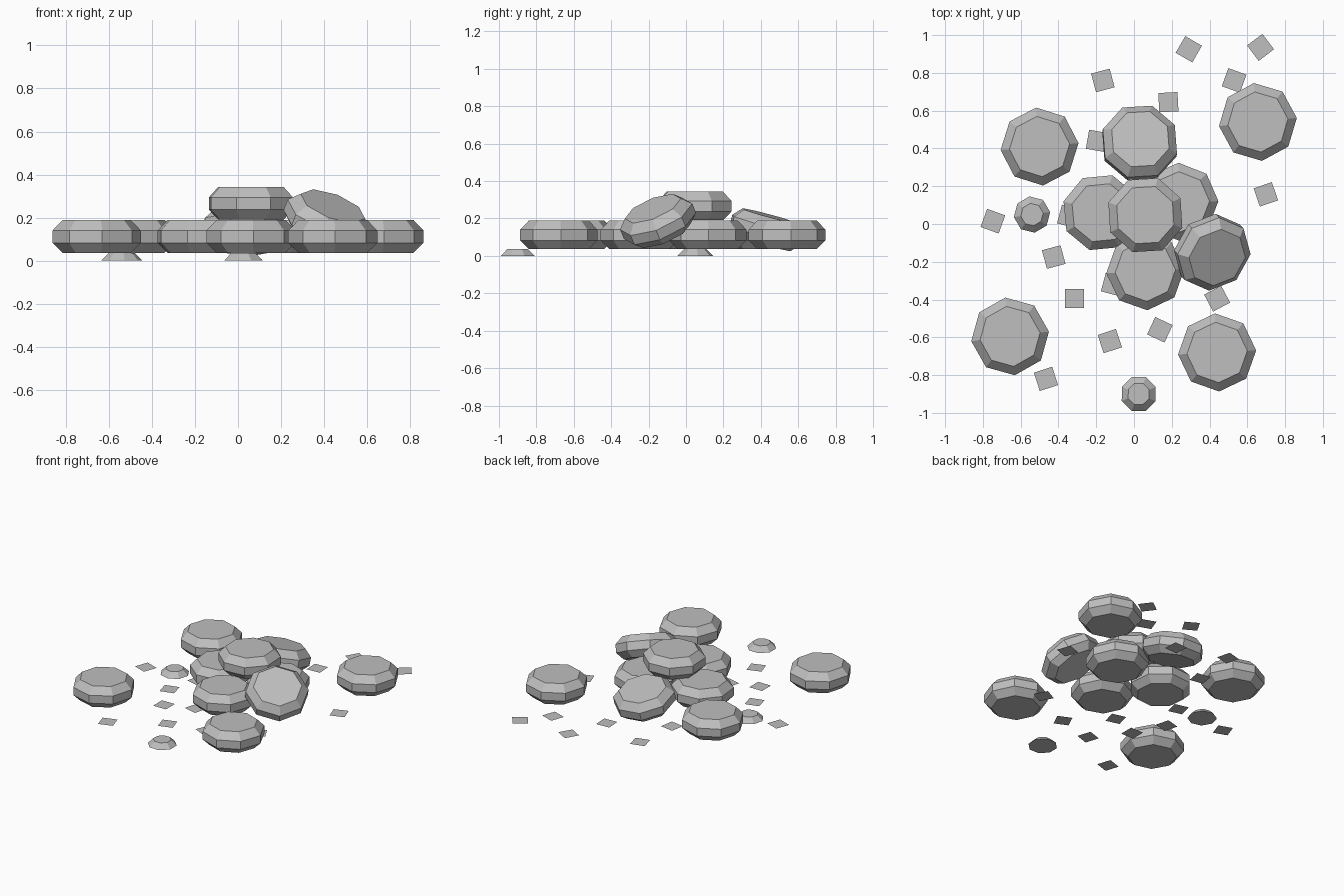
import bpy
import bmesh
from math import radians, cos, sin, tau
from mathutils import Euler

cube = bpy.data.objects.get("Cube")
if cube:
    bpy.data.objects.remove(cube, do_unlink=True)

# Single stone colour
grey = bpy.data.materials.new("stone_grey")
grey.use_nodes = True
colour = (0.52, 0.52, 0.52, 1)
grey.diffuse_color = colour
grey.node_tree.nodes["Principled BSDF"].inputs["Base Color"].default_value = colour


def lathe(name, profile, sides, spin, location, tilt=(0, 0)):
    """Stack polygon rings from (radius, height) pairs; cap both ends."""
    bm = bmesh.new()
    rings = []
    for r, z in profile:
        angles = [radians(spin) + tau * i / sides for i in range(sides)]
        rings.append([bm.verts.new((r * cos(a), r * sin(a), z)) for a in angles])
    for low, high in zip(rings, rings[1:]):
        for i in range(sides):
            j = (i + 1) % sides
            bm.faces.new((low[i], low[j], high[j], high[i]))
    bm.faces.new(rings[-1])
    if len(rings) > 1:
        bm.faces.new(rings[0][::-1])
    mesh = bpy.data.meshes.new(name)
    bm.to_mesh(mesh)
    bm.free()
    mesh.materials.append(grey)
    obj = bpy.data.objects.new(name, mesh)
    obj.location = location
    obj.rotation_euler = Euler((radians(tilt[0]), radians(tilt[1]), 0))
    bpy.context.collection.objects.link(obj)
    return obj


# Large octagonal stones with chamfered rims
BOULDER = [(0.16, -0.076), (0.207, -0.03), (0.207, 0.027), (0.16, 0.076)]
FLAT = 0.113
flat_stones = {
    "back_right_stone": (-0.50, 0.41, 5),
    "back_left_stone": (0.656, 0.54, 6),
    "front_right_stone": (-0.656, -0.595, 7),
    "front_left_stone": (0.44, -0.68, 3),
    "pile_front_stone": (0.06, -0.25, 3),
    "pile_right_stone": (-0.175, 0.06, 28),
    "pile_left_stone": (0.24, 0.117, 1),
}
for name, (x, y, spin) in flat_stones.items():
    lathe(name, BOULDER, 8, spin, (x, y, FLAT))

# Stacked and leaning stones
lathe("pile_top_stone", BOULDER, 8, 26, (0.06, 0.047, 0.267))
lathe("pile_back_stone", BOULDER, 8, 26, (0.03, 0.43, 0.14), (-15, 3))
lathe("pile_leaning_stone", BOULDER, 8, 0, (0.415, -0.15, 0.187), (21, 21))

# Small half-buried stones
PEBBLE = [(0.097, 0), (0.06, 0.036)]
lathe("right_pebble", PEBBLE, 8, 8, (-0.54, 0.05, 0))
lathe("front_pebble", PEBBLE, 8, 22, (0.025, -0.90, 0))

# Flat square chips scattered on the ground
chips = [
    (0.29, 0.925, -30), (0.67, 0.935, 37), (-0.165, 0.76, 15), (0.182, 0.645, 3),
    (0.53, 0.76, -20), (-0.196, 0.44, -10), (0.698, 0.157, 19), (-0.747, 0.015, -20),
    (-0.425, -0.175, 15), (-0.315, -0.395, 0), (-0.128, -0.62, 18), (0.137, -0.56, -25),
    (0.44, -0.395, 28), (-0.466, -0.82, 18), (-0.113, -0.32, -15), (-0.345, 0.04, -15),
]
for i, (x, y, spin) in enumerate(chips, 1):
    lathe(f"ground_chip_{i}", [(0.072, 0)], 4, spin + 45, (x, y, 0))
